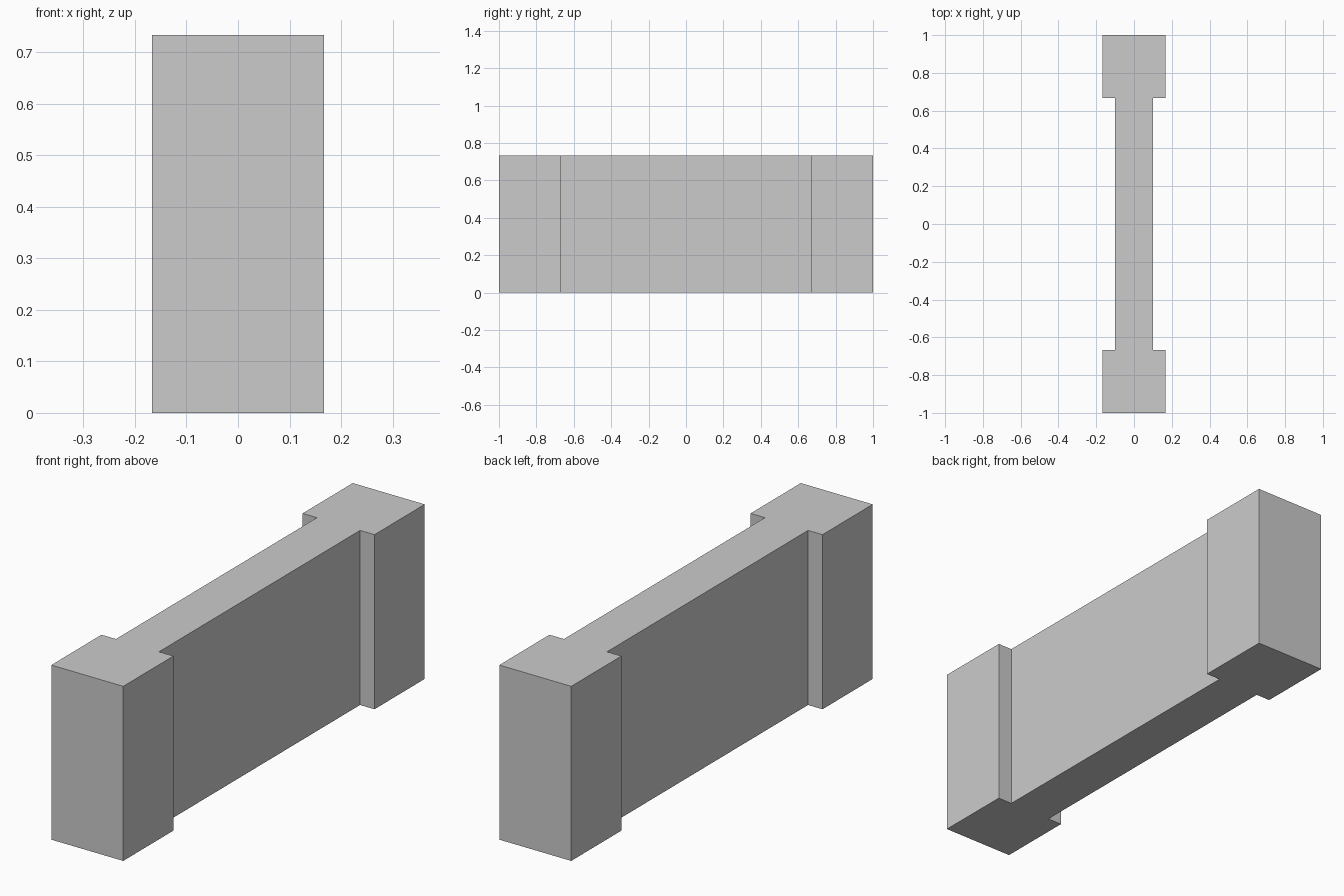
import bpy
import bmesh

if "Cube" in bpy.data.objects:
    bpy.data.objects.remove(bpy.data.objects["Cube"])

HEIGHT = 0.733
END_X, WEB_X = 0.167, 0.1      # half widths of the end blocks and thin wall
END_Y, STEP_Y = 1.0, 0.667     # outer end and inner step of the end blocks

# I-shaped plan: one quarter, mirrored around the centre
quarter = [(END_X, END_Y), (END_X, STEP_Y), (WEB_X, STEP_Y)]
right = quarter + [(x, -y) for x, y in reversed(quarter)]
outline = right + [(-x, y) for x, y in reversed(right)]

# Wall with thick end posts, extruded upward as one solid
bm = bmesh.new()
base = bm.faces.new([bm.verts.new((x, y, 0)) for x, y in outline])
top = bmesh.ops.extrude_face_region(bm, geom=[base], use_keep_orig=True)
top_verts = [g for g in top["geom"] if isinstance(g, bmesh.types.BMVert)]
bmesh.ops.translate(bm, verts=top_verts, vec=(0, 0, HEIGHT))
bmesh.ops.recalc_face_normals(bm, faces=bm.faces)

mesh = bpy.data.meshes.new("wall_with_end_posts")
bm.to_mesh(mesh)
bm.free()
wall = bpy.data.objects.new("wall_with_end_posts", mesh)
bpy.context.collection.objects.link(wall)
